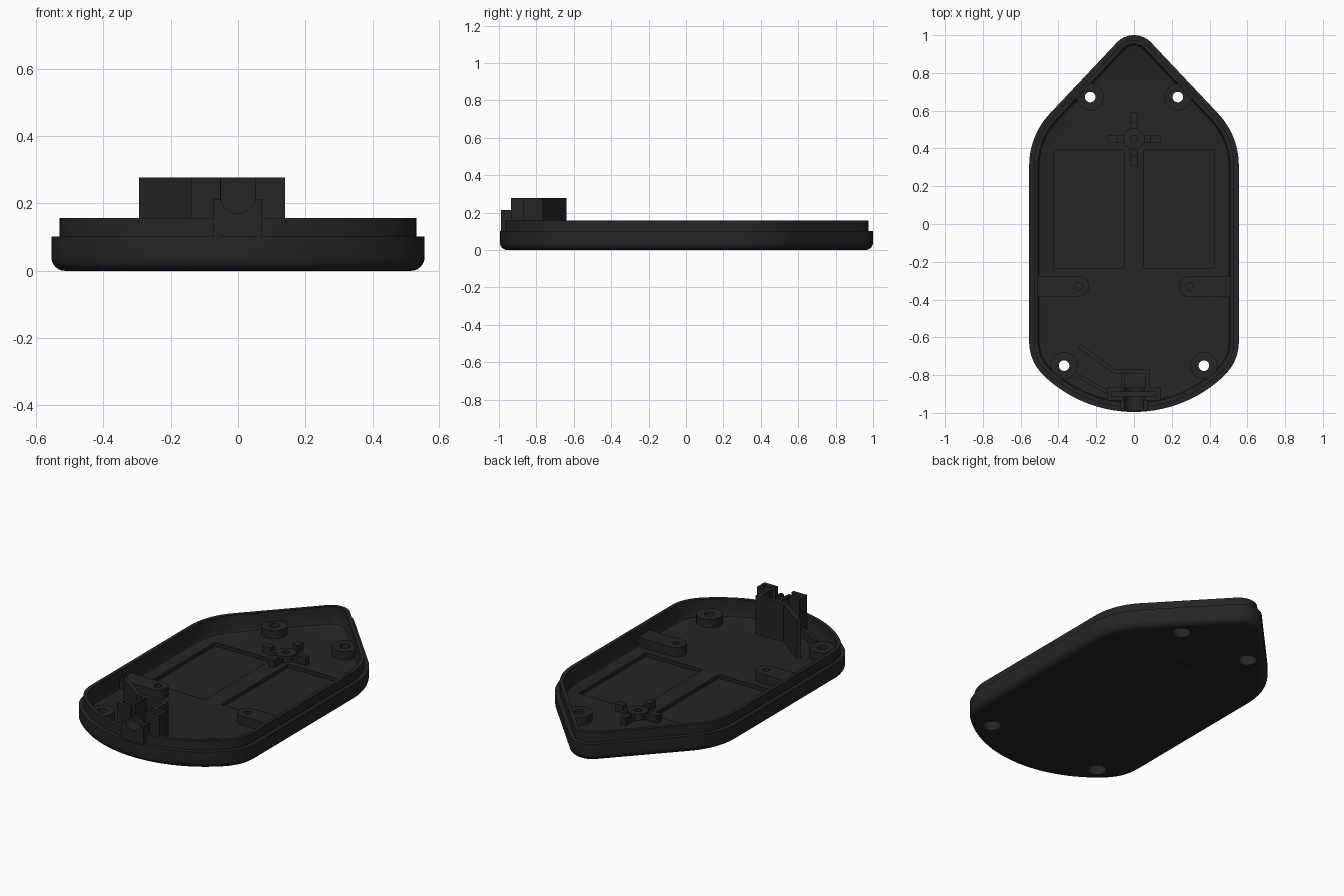
import bpy, bmesh, math
from mathutils import Vector

if "Cube" in bpy.data.objects:
    bpy.data.objects.remove(bpy.data.objects["Cube"])

mat = bpy.data.materials.new("charcoal plastic")
mat.diffuse_color = (0.018, 0.018, 0.018, 1)
mat.use_nodes = True
mat.node_tree.nodes["Principled BSDF"].inputs["Base Color"].default_value = mat.diffuse_color


def make(name, bm):
    bmesh.ops.recalc_face_normals(bm, faces=bm.faces)
    me = bpy.data.meshes.new(name)
    bm.to_mesh(me)
    bm.free()
    ob = bpy.data.objects.new(name, me)
    bpy.context.collection.objects.link(ob)
    me.materials.append(mat)
    return ob


def loft(name, rings):
    """Closed stack of equal-length rings, capped at both ends."""
    bm = bmesh.new()
    vs = [[bm.verts.new(p) for p in r] for r in rings]
    n = len(vs[0])
    for a, b in zip(vs, vs[1:]):
        for i in range(n):
            j = (i + 1) % n
            bm.faces.new((a[i], a[j], b[j], b[i]))
    bm.faces.new(vs[0][::-1])
    bm.faces.new(vs[-1])
    return make(name, bm)


def prism(name, pts, z0, z1):
    return loft(name, [[(x, y, z) for x, y in pts] for z in (z0, z1)])


def box(name, x0, x1, y0, y1, z0, z1):
    return prism(name, [(x0, y0), (x1, y0), (x1, y1), (x0, y1)], z0, z1)


def arc(cx, cy, r, a0, a1, n):
    return [(cx + r * math.cos(math.radians(a0 + (a1 - a0) * i / n)),
             cy + r * math.sin(math.radians(a0 + (a1 - a0) * i / n))) for i in range(n + 1)]


def cyl(name, x, y, r, z0, z1, n=32):
    return prism(name, arc(x, y, r, 0, 360, n)[:-1], z0, z1)


def wall(name, path, t, z0, z1):
    """Upright plate of thickness t following an open path."""
    p = [Vector(q) for q in path]
    left, right = [], []
    for i, q in enumerate(p):
        d0 = (q - p[max(i - 1, 0)]).normalized() if i else (p[1] - q).normalized()
        d1 = (p[i + 1] - q).normalized() if i < len(p) - 1 else d0
        d = (d0 + d1).normalized()
        nrm = Vector((-d.y, d.x)) * (t / 2 / d.dot(d0))
        left.append(q + nrm)
        right.append(q - nrm)
    return prism(name, [tuple(v) for v in left + right[::-1]], z0, z1)


def cut(ob, cutters):
    for c in cutters:
        m = ob.modifiers.new("cut", 'BOOLEAN')
        m.operation, m.solver, m.object = 'DIFFERENCE', 'EXACT', c
        bpy.context.view_layer.objects.active = ob
        bpy.ops.object.modifier_apply(modifier=m.name)


def remove(obs):
    for o in obs:
        bpy.data.objects.remove(o)


# Outline: curved front, straight sides, pointed back
half = arc(0, -0.305, 0.69, -90, -45, 14)
half += arc(0.315, -0.625, 0.24, -45, 0, 8)[1:]
half += arc(0.155, 0.31, 0.40, 0, 45, 10)
half += arc(0, 0.875, 0.125, 45, 90, 7)
outline = half + [(-x, y) for x, y in half[-2:0:-1]]


def ring(d, z):
    n, out = len(outline), []
    for i in range(n):
        a, b, c = (Vector(outline[k % n]) for k in (i - 1, i, i + 1))
        d0, d1 = (b - a).normalized(), (c - b).normalized()
        t = (d0 + d1).normalized()
        q = b + Vector((-t.y, t.x)) * (d / t.dot(d0))
        out.append((q.x, q.y, z))
    return out


# Shell: rounded bottom edge, stepped lip, hollow tray
FLOOR = 0.05
section = [(0.04 * (1 - math.sin(a)), 0.04 * (1 - math.cos(a)))
           for a in (math.pi / 2 * k / 6 for k in range(7))]
section += [(0, 0.102), (0.025, 0.102), (0.025, 0.157), (0.047, 0.157),
            (0.047, 0.07), (0.053, 0.056), (0.067, FLOOR)]
shell = loft("tray_shell", [ring(d, z) for d, z in section])

# Screw bosses with through holes and countersinks from below
screws = [(s * x, y) for s in (-1, 1) for x, y in ((0.232, 0.672), (0.37, -0.75))]
holes = []
for x, y in screws:
    holes += [cyl("hole", x, y, 0.028, -0.1, 0.3), cyl("counterbore", x, y, 0.05, -0.1, 0.055)]
bosses = [cyl("screw_boss", x, y, 0.072, 0.03, 0.098) for x, y in screws]
for b in bosses:
    cut(b, holes)

# Recessed floor panels and underside label recess
panels = [box("panel", min(s * 0.053, s * 0.427), max(s * 0.053, s * 0.427),
              -0.233, 0.395, 0.028, 0.1) for s in (-1, 1)]
label = box("label", -0.235, 0.235, -0.5, 0.42, -0.1, 0.005)
cut(shell, holes + panels + [label])
remove(holes + panels + [label])

# Side support arms with pilot holes
for s in (-1, 1):
    pts = [(0.52, -0.386)] + arc(0.293, -0.331, 0.055, 270, 90, 14) + [(0.52, -0.276)]
    arm = prism("support_arm", [(s * x, y) for x, y in pts], 0.03, 0.105)
    pilot = cyl("pilot", s * 0.295, -0.331, 0.02, 0.06, 0.2, 20)
    cut(arm, [pilot])
    remove([pilot])

# Cross-shaped pivot stand
hub = cyl("pivot_hub", 0, 0.45, 0.056, 0.03, 0.085)
pilot = cyl("pilot", 0, 0.45, 0.02, 0.06, 0.2, 20)
cut(hub, [pilot])
remove([pilot])
for k in range(4):
    c, s = round(math.cos(k * math.pi / 2)), round(math.sin(k * math.pi / 2))
    for r0, r1, z in ((0.05, 0.09, 0.072), (0.085, 0.14, 0.095)):
        quad = [(r0, -0.018), (r1, -0.018), (r1, 0.018), (r0, 0.018)]
        prism("pivot_arm", [(c * x - s * y, 0.45 + s * x + c * y) for x, y in quad], 0.03, z)

# Connector tower: cable block, twin front plates, folded rear wall
TOP = 0.277
block = box("cable_block", -0.075, 0.072, -0.988, -0.93, 0.05, 0.213)
plates = [box("front_plate", -0.14, 0.14, y, y + 0.022, 0.04, TOP) for y in (-0.935, -0.887)]
u_shape = arc(0, 0.222, 0.052, 180, 360, 16) + [(0.052, 0.4), (-0.052, 0.4)]
notch = loft("notch", [[(x, y, z) for x, z in u_shape] for y in (-1.2, -0.85)])
for o in [block] + plates:
    cut(o, [notch])
remove([notch])
wall("rear_wall", [(0.07, -0.87), (0.07, -0.78), (-0.105, -0.78), (-0.287, -0.648)], 0.024, 0.04, TOP)
box("tower_side", -0.07, -0.05, -0.87, -0.78, 0.04, TOP)
for s in (-1, 1):
    box("plate_end", s * 0.13 - 0.01, s * 0.13 + 0.01, -0.92, -0.87, 0.04, TOP)
wall("guide_rib", [(-0.3, -0.80), (-0.14, -0.89)], 0.02, 0.04, 0.1)

# Smooth curved surfaces, keep edges sharp
bpy.ops.object.select_all(action='DESELECT')
for o in bpy.context.scene.objects:
    o.select_set(True)
bpy.context.view_layer.objects.active = shell
bpy.ops.object.shade_smooth_by_angle(angle=math.radians(30))
